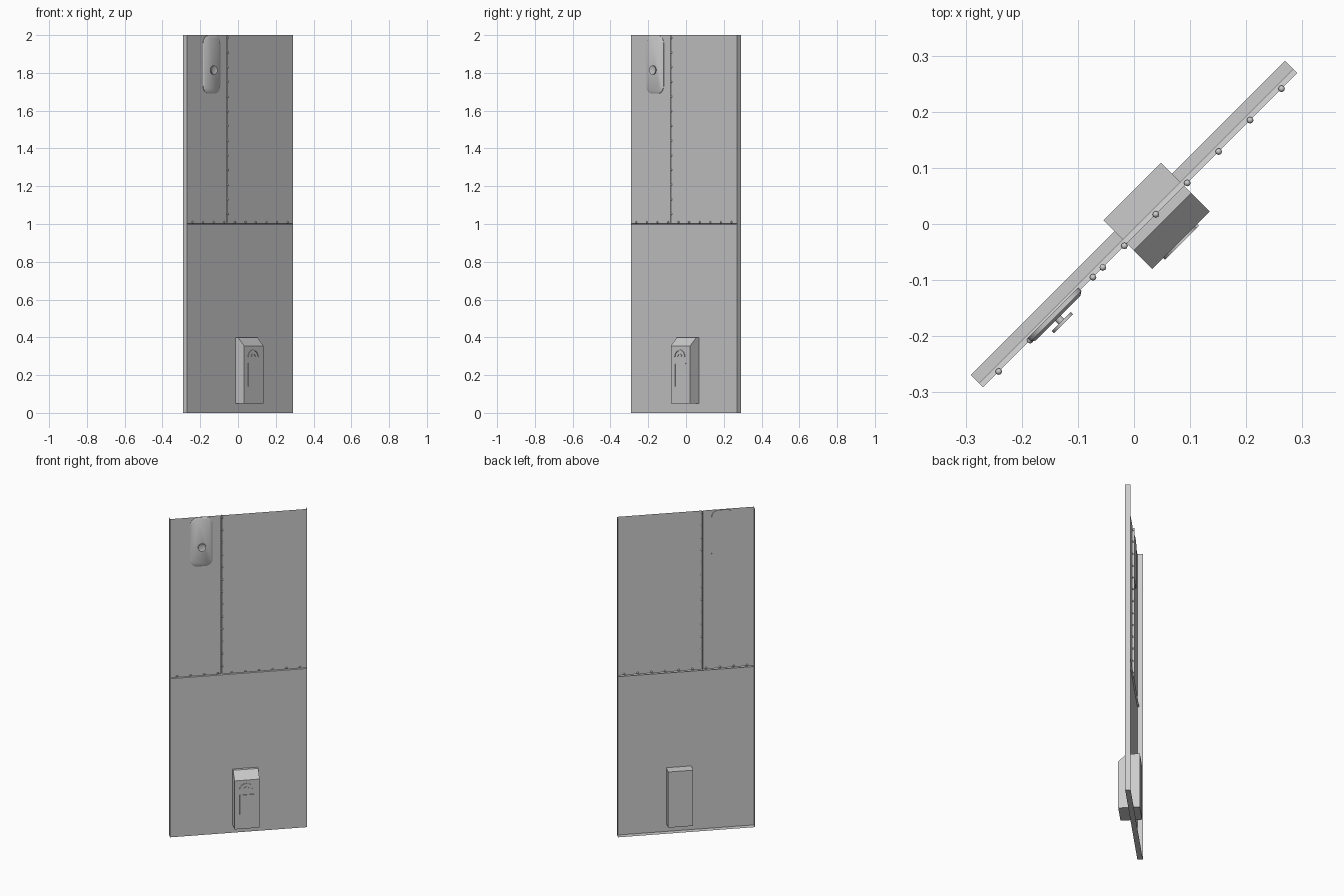
import bpy, bmesh, math
from mathutils import Matrix, Vector

if "Cube" in bpy.data.objects:
    bpy.data.objects.remove(bpy.data.objects["Cube"])

HALF_W, FACE, HEIGHT, SEAM_X = 0.396, 0.0155, 2.0, -0.098

grey = bpy.data.materials.new("plain_grey")
grey.use_nodes = True
grey.diffuse_color = (0.6, 0.6, 0.6, 1)
grey.node_tree.nodes["Principled BSDF"].inputs["Base Color"].default_value = (0.6, 0.6, 0.6, 1)


def finish(name, bm, smooth=False):
    """Turn a bmesh in wall space (x along, -y outward) into an object at 45 degrees."""
    mesh = bpy.data.meshes.new(name)
    bm.to_mesh(mesh)
    bm.free()
    mesh.materials.append(grey)
    obj = bpy.data.objects.new(name, mesh)
    bpy.context.collection.objects.link(obj)
    obj.rotation_euler.z = math.radians(45)
    if smooth:
        bpy.ops.object.select_all(action='DESELECT')
        obj.select_set(True)
        bpy.context.view_layer.objects.active = obj
        bpy.ops.object.shade_smooth_by_angle(angle=math.radians(40))
    return obj


def sweep(bm, points, offset):
    """Open sheet made by sweeping a polyline along an offset."""
    a = [bm.verts.new(p) for p in points]
    b = [bm.verts.new(Vector(p) + Vector(offset)) for p in points]
    for i in range(len(a) - 1):
        bm.faces.new((a[i], a[i + 1], b[i + 1], b[i]))


def prism(bm, points, offset):
    """Closed solid made by extruding a polygon along an offset."""
    face = bm.faces.new([bm.verts.new(p) for p in points])
    ext = bmesh.ops.extrude_face_region(bm, geom=[face])
    verts = [v for v in ext["geom"] if isinstance(v, bmesh.types.BMVert)]
    bmesh.ops.translate(bm, verts=verts, vec=offset)
    bmesh.ops.recalc_face_normals(bm, faces=bm.faces)


def bar(bm, x0, x1, y0, y1, z0, z1):
    prism(bm, [(x0, y0, z0), (x1, y0, z0), (x1, y0, z1), (x0, y0, z1)], (0, y1 - y0, 0))


# Wall panel: open at the back and top, pressed seams in the front sheet
g, d = 0.003, 0.010
bm = bmesh.new()
sweep(bm, [(-HALF_W, FACE, 0), (-HALF_W, -FACE, 0), (-HALF_W, -FACE, 1 - g),
           (-HALF_W, d - FACE, 1), (-HALF_W, -FACE, 1 + g)], (2 * HALF_W, 0, 0))
sweep(bm, [(-HALF_W, -FACE, 1 + g), (SEAM_X - g, -FACE, 1 + g), (SEAM_X, d - FACE, 1 + g),
           (SEAM_X + g, -FACE, 1 + g), (HALF_W, -FACE, 1 + g)], (0, 0, HEIGHT - 1 - g))
sweep(bm, [(-HALF_W, FACE, 0), (-HALF_W, -FACE, 0)], (0, 0, HEIGHT))
sweep(bm, [(HALF_W, -FACE, 0), (HALF_W, FACE, 0)], (0, 0, HEIGHT))
bmesh.ops.remove_doubles(bm, verts=bm.verts, dist=1e-5)
bmesh.ops.recalc_face_normals(bm, faces=bm.faces)
front = max(bm.faces, key=lambda f: f.calc_area())
if front.normal.y > 0:
    bmesh.ops.reverse_faces(bm, faces=bm.faces)
finish("wall_panel", bm)

# Rivets along both seams
spots = [(-HALF_W + 0.0792 * (i + 0.5), 1.009) for i in range(10)]
spots += [(SEAM_X + 0.004, 1.053 + 0.0777 * i) for i in range(13)]
bm = bmesh.new()
for x, z in spots:
    bmesh.ops.create_uvsphere(bm, u_segments=8, v_segments=6, radius=0.006,
                              matrix=Matrix.Translation((x, -FACE, z)))
finish("rivets", bm, True)

# Control box with sloped top front
bm = bmesh.new()
prism(bm, [(-0.034, 0.043, 0.05), (-0.034, -0.08, 0.05), (-0.034, -0.08, 0.355),
           (-0.034, -0.033, 0.40), (-0.034, 0.043, 0.40)], (0.145, 0, 0))
finish("control_box", bm)

# Raised gauge arc, needle and bracket on the box front
bm = bmesh.new()
bar(bm, -0.004, 0.080, -0.084, -0.079, 0.259, 0.264)
bar(bm, -0.004, 0.002, -0.084, -0.079, 0.14, 0.259)
finish("box_bracket", bm)


def arc(bm, r0, r1, start, end, n):
    angles = [math.radians(start + (end - start) * i / n) for i in range(n + 1)]
    ring = [(r0, a) for a in angles] + [(r1, a) for a in reversed(angles)]
    prism(bm, [(0.034 + r * math.cos(a), -0.079, 0.295 + r * math.sin(a)) for r, a in ring],
          (0, -0.005, 0))


bm = bmesh.new()
arc(bm, 0.035, 0.040, 0, 180, 12)
arc(bm, 0.014, 0.018, 20, 160, 6)
finish("box_gauge", bm)

# Rounded lock plate
bm = bmesh.new()
cx, cz, hx, hz, r = -0.2145, 1.844, 0.064, 0.154, 0.042
outline = []
for k, (sx, sz) in enumerate([(1, 1), (-1, 1), (-1, -1), (1, -1)]):
    for i in range(7):
        a = math.radians(90 * k + 15 * i)
        outline.append((cx + sx * (hx - r) + r * math.cos(a), -0.010,
                        cz + sz * (hz - r) + r * math.sin(a)))
prism(bm, outline, (0, -0.008, 0))
cap = min(bm.faces, key=lambda f: f.calc_center_median().y)
bmesh.ops.inset_region(bm, faces=[cap], thickness=0.008, depth=0.005)
finish("lock_plate", bm, True)

# Turn knob: thin stem and recessed disc
bm = bmesh.new()
for radius, depth, y in [(0.007, 0.016, -0.026), (0.024, 0.006, -0.034)]:
    bmesh.ops.create_cone(bm, cap_ends=True, segments=16, radius1=radius, radius2=radius, depth=depth,
                          matrix=Matrix.Translation((cx, y, 1.815)) @ Matrix.Rotation(math.pi / 2, 4, 'X'))
cap = min(bm.faces, key=lambda f: f.calc_center_median().y)
bmesh.ops.inset_region(bm, faces=[cap], thickness=0.010, depth=-0.003)
finish("lock_knob", bm, True)
